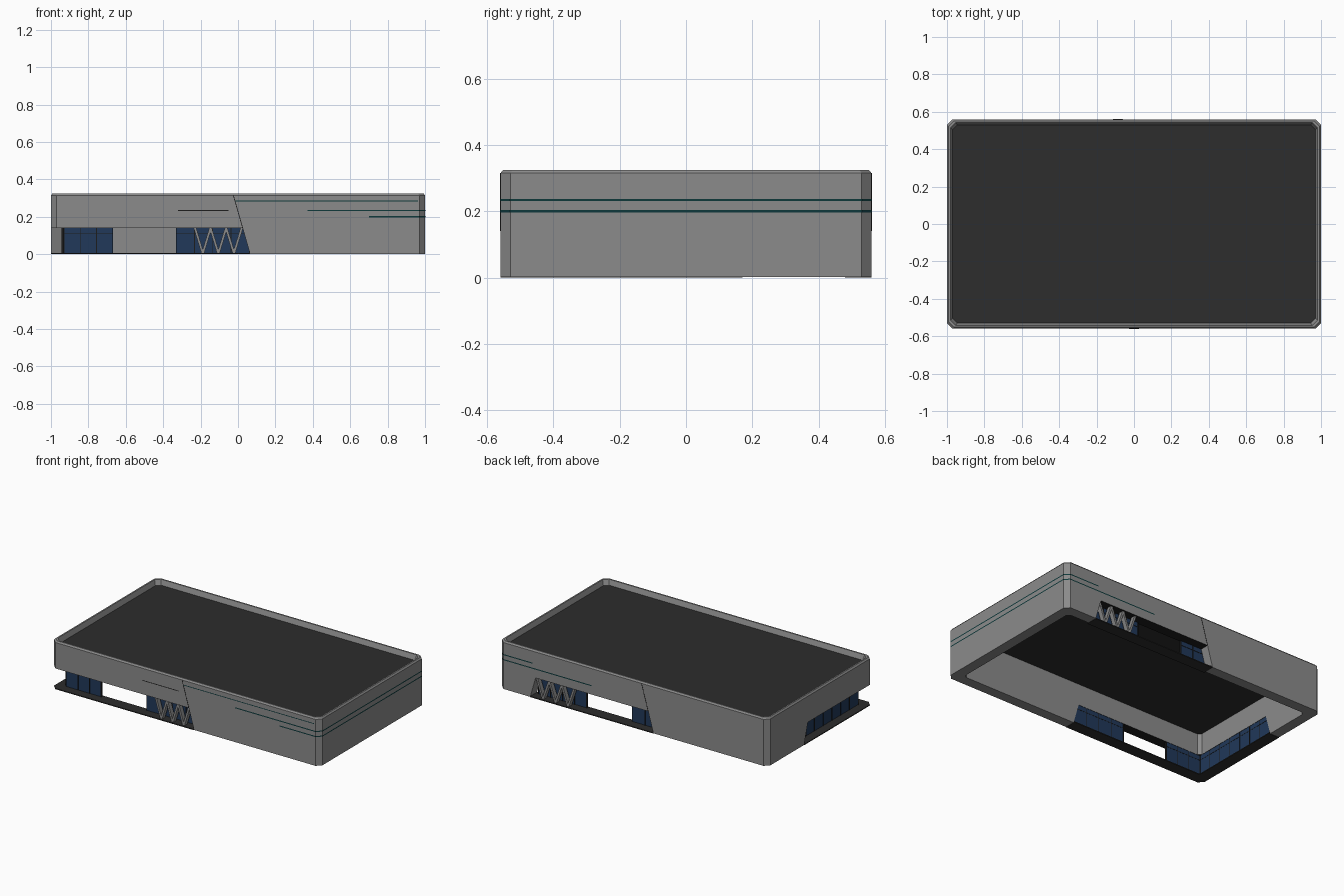
import bpy
import bmesh

if "Cube" in bpy.data.objects:
    bpy.data.objects.remove(bpy.data.objects["Cube"], do_unlink=True)

HX, HY = 1.0, 0.56          # half length and half depth
TOP, DECK, SOFFIT = 0.325, 0.29, 0.14
WALL = 0.07                 # wall thickness


def material(name, rgb):
    m = bpy.data.materials.new(name)
    m.use_nodes = True
    m.diffuse_color = (*rgb, 1)
    m.node_tree.nodes["Principled BSDF"].inputs["Base Color"].default_value = (*rgb, 1)
    return m


GREY = material("concrete grey", (0.26, 0.26, 0.26))
DARK = material("roof charcoal", (0.026, 0.026, 0.026))
BLACK = material("trim black", (0.012, 0.012, 0.012))
GLASS = material("window blue", (0.015, 0.04, 0.1))
TEAL = material("stripe teal", (0.004, 0.04, 0.042))


def finish(name, bm, *mats):
    bmesh.ops.recalc_face_normals(bm, faces=bm.faces)
    mesh = bpy.data.meshes.new(name)
    bm.to_mesh(mesh)
    bm.free()
    for m in mats:
        mesh.materials.append(m)
    obj = bpy.data.objects.new(name, mesh)
    bpy.context.collection.objects.link(obj)
    return obj


def prism(name, pts, axis, a, b, mat):
    """Extrude a flat outline along x, y or z from a to b."""
    place = {"x": lambda p, d: (d, p[0], p[1]),
             "y": lambda p, d: (p[0], d, p[1]),
             "z": lambda p, d: (p[0], p[1], d)}[axis]
    bm = bmesh.new()
    lo = [bm.verts.new(place(p, a)) for p in pts]
    hi = [bm.verts.new(place(p, b)) for p in pts]
    bm.faces.new(lo)
    bm.faces.new(hi)
    for i in range(len(pts)):
        j = (i + 1) % len(pts)
        bm.faces.new((lo[i], lo[j], hi[j], hi[i]))
    return finish(name, bm, mat)


def rect(u0, u1, v0, v1):
    return [(u0, v0), (u1, v0), (u1, v1), (u0, v1)]


def outline(inset):
    """Rectangle with chamfered corners."""
    x, y, c = HX - inset, HY - inset, 0.03 - 0.15 * inset
    return [(x - c, -y), (x, -y + c), (x, y - c), (x - c, y),
            (-x + c, y), (-x, y - c), (-x, -y + c), (-x + c, -y)]


# Hollow outer walls with bevelled parapet
bm = bmesh.new()
section = [(0, 0.002), (0, TOP - 0.01), (0.008, TOP), (0.018, TOP),
           (0.03, DECK), (WALL, DECK), (WALL, 0.002)]
loops = [[bm.verts.new((x, y, z)) for x, y in outline(d)] for d, z in section]
for k, loop in enumerate(loops):
    nxt = loops[(k + 1) % len(loops)]
    for i in range(8):
        j = (i + 1) % 8
        bm.faces.new((loop[i], loop[j], nxt[j], nxt[i]))
walls = finish("outer_walls", bm, GREY, BLACK)

# Ground floor recesses with slanted ends
SLANT = 0.04
front_cut = prism("front_cutter", [(-1.2, -0.1), (0.093, -0.1), (0.065 - SLANT, SOFFIT), (-1.2, SOFFIT)],
                  "y", -0.7, -0.47, GREY)
side_cut = prism("side_cutter", [(-0.7, -0.1), (0.2, -0.1), (0.13, SOFFIT), (-0.7, SOFFIT)],
                 "x", -1.2, -0.91, GREY)
back_cut = prism("back_cutter", [(-0.178, -0.1), (0.8, -0.1), (0.73, SOFFIT), (-0.15 + SLANT, SOFFIT)],
                 "y", 0.47, 0.7, GREY)
bpy.context.view_layer.objects.active = walls
for cutter in (front_cut, side_cut, back_cut):
    mod = walls.modifiers.new(cutter.name, "BOOLEAN")
    mod.operation, mod.solver, mod.object = "DIFFERENCE", "EXACT", cutter
    bpy.ops.object.modifier_apply(modifier=mod.name)
    bpy.data.objects.remove(cutter, do_unlink=True)
for f in walls.data.polygons:
    f.material_index = int(f.normal.z < -0.5 and 0.1 < f.center.z < 0.2)

# Roof deck
prism("roof_deck", outline(0.027), "z", DECK - 0.006, DECK + 0.001, DARK)

# Thin paving under the recesses
prism("front_paving", [(-HX, -HY + 0.03), (-HX + 0.03, -HY), (0.065, -HY), (0.065, -0.48),
                       (-0.92, -0.48), (-0.92, 0.17), (-HX, 0.17)], "z", 0, 0.006, DARK)
prism("back_paving", rect(-0.15, 0.77, 0.48, HY), "z", 0, 0.006, DARK)


# Glazing with slim mullions and a transom, set at the inner wall face
def glazing(name, axis, u0, u1, plane, out):
    prism(name, rect(u0, u1, 0.004, SOFFIT), axis, plane, plane + out * 0.008, GLASS)
    count = max(2, round((u1 - u0) / 0.09))
    for i in range(count + 1):
        u = u0 + (u1 - u0) * i / count
        prism(name + "_mullion", rect(u - 0.002, u + 0.002, 0.004, SOFFIT),
              axis, plane - out * 0.001, plane + out * 0.011, BLACK)
    prism(name + "_transom", rect(u0, u1, 0.108, 0.111),
          axis, plane - out * 0.001, plane + out * 0.01, BLACK)


glazing("front_corner_window", "y", -0.93, -0.67, -0.492, -1)
glazing("front_centre_window", "y", -0.33, 0.06, -0.492, -1)
glazing("back_centre_window", "y", -0.14, 0.05, 0.492, 1)
glazing("back_end_window", "y", 0.39, 0.75, 0.492, 1)
glazing("side_window", "x", -0.49, 0.16, -0.932, -1)


# Zigzag struts in front of the windows
def zigzag(name, x0, x1, y0, y1):
    step, w = (x1 - x0) / 6, 0.007
    for i in range(6):
        a, b = x0 + step * i, x0 + step * (i + 1)
        za, zb = (SOFFIT, 0.004) if i % 2 == 0 else (0.004, SOFFIT)
        prism(name, [(a - w, za), (a + w, za), (b + w, zb), (b - w, zb)], "y", y0, y1, GREY)


zigzag("front_strut", -0.23, 0.02, -0.55, -0.52)
zigzag("back_strut", 0.45, 0.73, 0.52, 0.55)


# Slanted seams above the recesses
def seam(name, x_low, x_high, y0, y1):
    w = 0.002
    prism(name, [(x_low - w, SOFFIT), (x_low + w, SOFFIT),
                 (x_high + w, TOP - 0.01), (x_high - w, TOP - 0.01)], "y", y0, y1, BLACK)


seam("front_seam", 0.025, -0.025, -HY - 0.001, -HY + 0.002)
seam("back_seam", -0.11, -0.06, HY - 0.002, HY + 0.001)


# Thin stripes that follow the facade
def stripe(name, path, z, mat, height=0.007):
    bm = bmesh.new()
    grow = 1.0015
    rows = [[bm.verts.new((x * grow, y * grow, h)) for x, y in path]
            for h in (z - height / 2, z + height / 2)]
    for i in range(len(path) - 1):
        bm.faces.new((rows[0][i], rows[0][i + 1], rows[1][i + 1], rows[1][i]))
    obj = finish(name, bm, mat)
    if sum(p.normal.dot(p.center) for p in obj.data.polygons) < 0:
        obj.data.flip_normals()


around = outline(0)[:4]
stripe("upper_wrap_stripe", [(0.37, -HY)] + around + [(0.75, HY)], 0.234, TEAL)
stripe("lower_wrap_stripe", [(0.7, -HY)] + around + [(0.31, HY)], 0.2, TEAL)
stripe("front_top_stripe", [(-0.015, -HY), (0.96, -HY)], 0.284, TEAL, 0.005)
stripe("front_short_stripe", [(-0.32, -HY), (-0.05, -HY)], 0.234, BLACK, 0.005)
